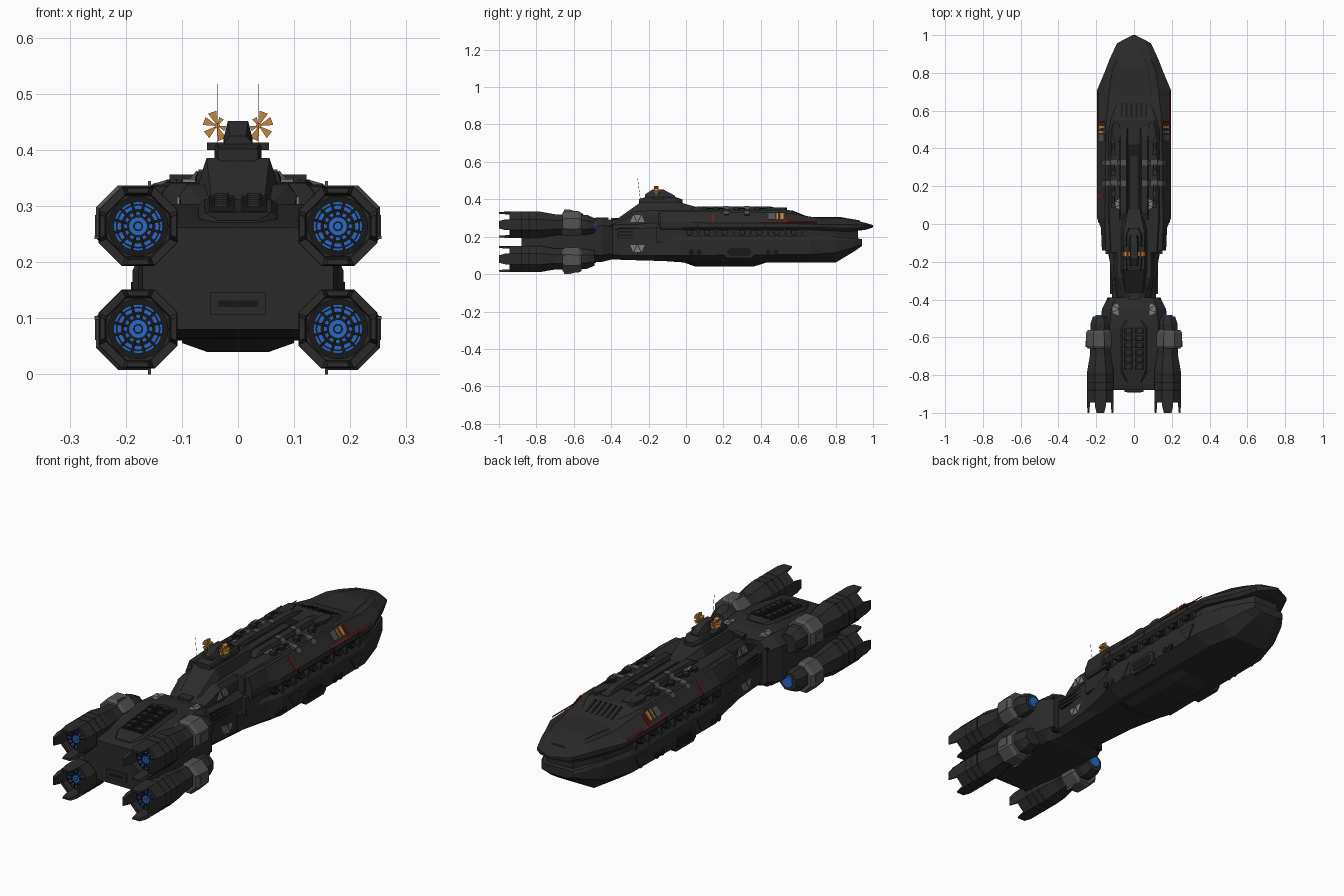
import bpy, bmesh, math
from mathutils import Matrix, Vector

def mat(name, r, g, b):
    m = bpy.data.materials.new(name)
    m.diffuse_color = (r, g, b, 1)
    return m

HULL = mat("dark hull", .024, .024, .024)
BLACK = mat("black recess", .009, .009, .009)
GREY = mat("mid grey", .085, .085, .085)
LIGHT = mat("light grey", .2, .2, .2)
BLUE = mat("engine blue", .02, .14, .6)
ORANGE = mat("orange", .55, .24, .05)
RED = mat("red trim", .17, .012, .01)

def finish(name, bm, m, mirror):
    bmesh.ops.recalc_face_normals(bm, faces=bm.faces)
    me = bpy.data.meshes.new(name)
    bm.to_mesh(me)
    bm.free()
    me.materials.append(m)
    ob = bpy.data.objects.new(name, me)
    bpy.context.collection.objects.link(ob)
    if mirror:
        ob.modifiers.new("mirror", 'MIRROR').use_mirror_merge = False
    return ob

def rings(name, loops, m, mirror=False):
    """Skin a list of equal closed loops and cap both ends."""
    bm = bmesh.new()
    vs = [[bm.verts.new(p) for p in l] for l in loops]
    n = len(vs[0])
    for a, b in zip(vs, vs[1:]):
        for i in range(n):
            bm.faces.new((a[i], a[(i+1) % n], b[(i+1) % n], b[i]))
    bm.faces.new(vs[0])
    bm.faces.new(vs[-1])
    return finish(name, bm, m, mirror)

def loft(name, stations, m=HULL, x0=0, mirror=False):
    """Stations: y, half widths (bottom, middle, top), four heights."""
    loops = []
    for y, wb, wm, wt, zb, z1, z2, zt in stations:
        half = [(wb, zb), (wm, z1), (wm, z2), (wt, zt)]
        loops.append([(x0+x, y, z) for x, z in half] + [(x0-x, y, z) for x, z in half[::-1]])
    return rings(name, loops, m, mirror)

def prism(name, pts, axis, lo, hi, m=HULL, mirror=False):
    f = {'x': lambda t, p: (t, p[0], p[1]), 'y': lambda t, p: (p[0], t, p[1]),
         'z': lambda t, p: (p[0], p[1], t)}[axis]
    return rings(name, [[f(t, p) for p in pts] for t in (lo, hi)], m, mirror)

def box(name, x0, x1, y0, y1, z0, z1, m=HULL, mirror=False):
    return prism(name, [(x0, y0), (x1, y0), (x1, y1), (x0, y1)], 'z', z0, z1, m, mirror)

def cyl(name, c, axis, r, d, m=HULL, n=12, mirror=False):
    bm = bmesh.new()
    rot = Vector((0, 0, 1)).rotation_difference(Vector(axis)).to_matrix().to_4x4()
    bmesh.ops.create_cone(bm, cap_ends=True, segments=n, radius1=r, radius2=r,
                          depth=d, matrix=Matrix.Translation(c) @ rot)
    return finish(name, bm, m, mirror)

def strip(name, path, y0, y1, m, t=.006):
    """Flat band across the hull following an (x, z) path, on both sides."""
    for a, b in zip(path, path[1:]):
        a, b = Vector(a), Vector(b)
        d = (b - a).normalized()
        n = Vector((-d.y, d.x)) * t
        prism(name, [a - n, b - n, b + n, a + n], 'y', y0, y1, m, True)

# Main hull: upper shell, trench core, lower shell and keel
loft("upper_hull", [
    (-.14, .16, .17, .15, .235, .25, .28, .335), (-.02, .165, .175, .153, .235, .25, .28, .338),
    (.03, .18, .195, .153, .235, .25, .275, .335), (.53, .18, .195, .148, .235, .25, .272, .33),
    (.71, .18, .195, .13, .235, .25, .265, .30), (.81, .14, .153, .115, .23, .245, .265, .30),
    (.87, .115, .13, .09, .228, .243, .265, .295), (.957, .08, .09, .065, .236, .25, .262, .275),
    (1.0, .004, .008, .004, .25, .255, .26, .262)])
loft("trench_core", [(-.16, .15, .15, .15, .17, .18, .24, .25), (.68, .168, .168, .168, .17, .18, .24, .25),
                     (.80, .13, .13, .13, .17, .18, .24, .25), (.92, .065, .065, .065, .17, .18, .235, .245)])
loft("lower_hull", [
    (-.19, .09, .13, .12, .075, .10, .18, .20), (-.02, .11, .165, .155, .063, .10, .185, .20),
    (.05, .125, .188, .178, .06, .10, .185, .205), (.66, .12, .186, .176, .062, .105, .185, .205),
    (.80, .09, .148, .14, .062, .115, .185, .2), (.90, .06, .108, .10, .122, .145, .18, .192),
    (.94, .045, .08, .075, .15, .16, .18, .188)])
loft("keel", [(-.01, .04, .08, .10, .062, .064, .066, .08), (.05, .055, .10, .11, .04, .056, .066, .08),
              (.36, .055, .10, .11, .04, .056, .066, .08), (.43, .04, .08, .10, .062, .064, .066, .08)])
loft("nose_plate", [(.68, .10, .10, .09, .28, .29, .302, .306), (.82, .08, .08, .07, .28, .29, .302, .306),
                    (.93, .04, .04, .03, .26, .27, .28, .287)])

# Raised top deck, ridges and vents
loft("raised_deck", [(-.15, .135, .135, .12, .26, .3, .325, .341), (.02, .145, .145, .13, .26, .3, .325, .343),
                     (.50, .14, .14, .12, .26, .3, .325, .343), (.55, .125, .125, .105, .26, .3, .325, .343),
                     (.66, .10, .10, .085, .26, .28, .295, .302)])
loft("deck_ridge", [(.02, .02, .022, .02, .33, .335, .34, .345), (.06, .02, .022, .016, .33, .335, .35, .362),
                    (.45, .02, .022, .016, .33, .335, .35, .362), (.52, .02, .022, .02, .33, .335, .34, .345)],
     x0=.055, mirror=True)
box("deck_channel", -.034, .034, .03, .42, .34, .346, BLACK)
box("channel_spine", -.018, .018, .0, .36, .34, .352)
for i in range(6):
    x = -.065 + i * .026
    prism("deck_vent", [(.565, .32), (.565, .342), (.65, .308), (.65, .29)], 'x', x - .005, x + .005, BLACK)
prism("forward_blister", [(.065, .44), (.10, .43), (.115, .47), (.11, .53), (.085, .54), (.07, .50)], 'z', .33, .356, HULL, True)
for y in (.325, .215):
    strip("grey_band", [(.042, .36), (.07, .36), (.085, .342), (.125, .342), (.15, .335), (.165, .317)],
          y - .014, y + .014, GREY, .005)

# Bright trim across the shoulders and thin red edge lines
for y0, y1, m in ((.505, .522, ORANGE), (.483, .493, ORANGE), (.44, .475, GREY)):
    strip("shoulder_mark", [(.156, .325), (.182, .291)], y0, y1, m, .003)
for y in (.14, .535):
    strip("red_slash", [(.158, .323), (.194, .275)], y, y + .011, RED, .003)
strip("red_edge_line", [(.190, .280), (.195, .274)], .40, .70, RED, .002)

# Side details: trench guns, ribs, hatches, ports and armour panels
for i in range(7):
    y = .02 + i * .093
    cyl("trench_gun_base", (.172, y, .222), (1, 0, 0), .018, .022, BLACK, 10, True)
    box("trench_gun", .175, .190, y - .012, y + .012, .214, .23, HULL, True)
    box("trench_rib", .16, .185, y + .04, y + .052, .195, .245, HULL, True)
hatch = [(.205, .10), (.22, .085), (.35, .085), (.365, .10), (.365, .135), (.35, .15), (.22, .15), (.205, .135)]
prism("side_hatch_frame", hatch, 'x', .17, .194, HULL, True)
prism("side_hatch_panel", [(.285 + (y - .285) * .78, .1175 + (z - .1175) * .65) for y, z in hatch], 'x', .17, .196, BLACK, True)
for y in (.03, .07, .44, .48):
    cyl("side_port", (.186, y, .117), (1, 0, 0), .015, .01, BLACK, 10, True)
for y in (.10, .55):
    prism("armour_panel", [(y, .165), (y + .04, .105), (y + .055, .105), (y + .09, .165)], 'x', .17, .191, HULL, True)
for y in (.06, .16, .30, .42, .60):
    prism("panel_line", [(y, .252), (y + .004, .252), (y + .004, .274), (y, .274)], 'x', .17, .1962, BLACK, True)

# Deck turrets
for y in (.10, .16, .27, .38):
    x, z = .110, .338
    cyl("turret_base", (x, y, z + .003), (0, 0, 1), .018, .012, HULL, 10, True)
    box("turret_house", x - .012, x + .012, y - .014, y + .012, z, z + .018, HULL, True)
    for dx in (-.006, .006):
        cyl("turret_barrel", (x + dx, y + .028, z + .013), (0, 1, 0), .0028, .04, HULL, 6, True)

# Neck, superstructure and tower
loft("neck", [(-.42, .08, .115, .085, .08, .105, .24, .262), (-.33, .09, .117, .10, .076, .10, .24, .265),
              (-.12, .10, .135, .11, .07, .10, .25, .275)])
for z in (.195, .213, .231):
    box("neck_conduit", .11, .127, -.37, -.10, z, z + .010, HULL, True)
box("neck_recess", .11, .121, -.36, -.10, .19, .246, BLACK, True)
loft("superstructure", [(-.40, .075, .08, .05, .2, .22, .262, .285), (-.35, .09, .095, .06, .2, .22, .285, .302),
                        (-.28, .10, .105, .09, .2, .25, .318, .337), (-.08, .10, .105, .09, .2, .25, .318, .342)])
loft("tower", [(-.37, .05, .055, .045, .25, .27, .285, .294), (-.24, .07, .07, .056, .30, .32, .343, .386),
               (-.04, .07, .07, .056, .30, .32, .343, .386), (.08, .05, .05, .03, .30, .32, .335, .352)])
box("rear_tower_hatch", -.03, .03, -.40, -.33, .27, .30)

# Bridge, mast, radar blades and aerials
loft("bridge_base", [(-.25, .03, .036, .034, .38, .385, .395, .402), (-.21, .038, .042, .038, .38, .385, .405, .413),
                     (-.06, .038, .042, .038, .38, .385, .405, .413), (-.02, .02, .025, .02, .38, .385, .39, .4)])
prism("bridge_wing", [(-.055, .40), (.055, .40), (.055, .413), (-.055, .413)], 'y', -.18, -.12)
loft("mast", [(-.22, .022, .024, .014, .40, .405, .415, .425), (-.18, .024, .026, .018, .40, .41, .42, .452),
              (-.12, .024, .026, .018, .40, .41, .42, .452), (-.06, .022, .024, .014, .40, .405, .41, .42)])
for k, r in ((70, .027), (20, .026), (120, .016), (200, .016), (250, .027), (320, .026)):
    a = math.radians(k)
    tri = [(.037, .443)] + [(.037 + r * math.cos(a + s), .443 + r * math.sin(a + s)) for s in (-.3, .3)]
    prism("radar_blade", tri, 'y', -.172, -.146, ORANGE, True)
cyl("radar_hub", (.037, -.155, .443), (0, 1, 0), .005, .045, ORANGE, 8, True)
cyl("aerial", (.037, -.252, .46), (0, -.13, 1), .0008, .115, GREY, 4, True)

# Stern block with missile deck
loft("stern_block", [(-.88, .12, .17, .12, .08, .125, .225, .262), (-.85, .127, .177, .127, .077, .12, .23, .27),
                     (-.55, .13, .177, .13, .065, .11, .25, .303), (-.45, .12, .17, .12, .065, .10, .26, .30),
                     (-.39, .09, .14, .10, .08, .11, .25, .288)])
loft("missile_deck", [(-.84, .04, .045, .035, .25, .255, .265, .274), (-.78, .068, .07, .06, .25, .255, .28, .289),
                      (-.55, .068, .07, .06, .25, .28, .303, .312), (-.51, .04, .045, .035, .25, .28, .3, .306)])
for i in range(6):
    y = -.565 - i * .038
    z = .312 + (y + .55) * .1
    box("missile_cell", .006, .052, y - .016, y + .016, z - .01, z + .008, BLACK, True)
    cyl("missile_cap", (.029, y, z + .007), (0, 0, 1), .013, .012, HULL, 12, True)
box("stern_port_frame", -.05, .05, -.89, -.87, .107, .147)
box("stern_port_slot", -.036, .036, -.892, -.87, .120, .132, BLACK)
for z in (.10, .15, .20, .25):
    box("collar_rib", .10, .142, -.405, -.392, z - .012, z + .012, BLACK, True)

# Triangular grey vents on neck sides, stern top and deck
def tri_group(name, axis, c0, c1, s, lo, hi, flip=1):
    for k in (-1, 0, 1):
        f = flip if k else -flip
        t = [(-.45, -.5 * f), (.45, -.5 * f), (0, .5 * f)]
        p = [(c0 + (a + k * .58) * s, c1 + b * s) for a, b in t]
        prism(name, [(q[1] + c0 - c1, q[0] + c1 - c0) for q in p] if axis == 'z' else p, axis, lo, hi, LIGHT, True)

tri_group("upper_side_vent", 'x', -.26, .297, .038, .102, .109)
tri_group("lower_side_vent", 'x', -.26, .137, .038, .119, .127, -1)
tri_group("stern_top_vent", 'z', .098, -.45, .034, .296, .304)
tri_group("deck_top_vent", 'z', .083, .105, .03, .34, .348)

# Four engine pods
def octa(y, r, zc, flat=.414):
    return (y, r*flat, r, r*flat, zc - r, zc - r*flat, zc + r*flat, zc + r)

X = .178
for zc, up in ((.264, 1), (.081, -1)):
    loft("engine_pod", [octa(-.49, .04, zc - up*.004), octa(-.53, .053, zc), octa(-.70, .056, zc), octa(-.78, .07, zc),
                        octa(-.91, .07, zc)], HULL, X, True)
    cyl("intake_glow", (X * up, -.487, zc - up*.004), (0, 1, 0), .026, .010, BLUE, 16)
    loft("pod_clamp", [octa(-.66, .058, zc + up*.006), octa(-.645, .067, zc + up*.006), octa(-.575, .067, zc + up*.006),
                       octa(-.56, .058, zc + up*.006)], GREY, X + .008, True)
    box("clamp_plate", X + .06, X + .077, -.635, -.585, zc - .02, zc + .02, GREY, True)
    for y in (-.80, -.84, -.88):
        loft("pod_band", [octa(y - .003, .0706, zc), octa(y + .003, .0706, zc)], BLACK, X, True)
    # recessed nozzle: glowing disc with dark rings and spokes
    cyl("nozzle_rim", (X, -.912, zc), (0, 1, 0), .054, .012, BLACK, 24, True)
    cyl("nozzle_glow", (X, -.916, zc), (0, 1, 0), .044, .012, BLUE, 24, True)
    for i, r in enumerate((.040, .037, .031, .025, .020, .016, .009, .006)):
        cyl("nozzle_ring", (X, -.9195 - i * .0006, zc), (0, 1, 0), r, .008, BLUE if i % 2 else BLACK, 20, True)
    for k in range(12):
        a = math.tau * (k + .5) / 12
        c, s = math.cos(a), math.sin(a)
        q = [(X + c*u - s*v, zc + s*u + c*v) for u, v in ((.020, -.0025), (.043, -.0025), (.043, .0025), (.020, .0025))]
        prism("nozzle_spoke", q, 'y', -.930, -.914, BLACK, True)
    # octagonal shell walls: long tapered prongs on the axes, short walls between
    for k in range(8):
        a = math.tau * k / 8
        c, s = math.cos(a), math.sin(a)
        ends = ((-.965, .029, .056, .07), (-1.0, .020, .059, .068)) if k % 2 == 0 else ((-.945, .029, .056, .07),)
        loops = [[(X + c*u - s*v, y, zc + s*u + c*v) for u, v in ((r0, -w * r0 / .07), (r1, -w), (r1, w), (r0, w * r0 / .07))]
                 for y, w, r0, r1 in ((-.905, .029, .054, .07),) + ends]
        rings("nozzle_prong" if k % 2 == 0 else "nozzle_wall", loops, HULL, True)
        if k % 2 == 0:
            cyl("prong_bolt", (X + c*.063, -.998, zc + s*.063), (0, 1, 0), .004, .004, BLACK, 8, True)
    # stabiliser fins
    zt = zc + up * .081
    prism("vertical_fin", [(-.66, zc + up*.06), (-.56, zc + up*.06), (-.62, zt), (-.65, zt)], 'x', .155, .160, GREY, True)
    prism("side_fin", [(.23, -.66), (.23, -.56), (.256, -.62), (.256, -.65)], 'z', zc - up*.02 - .003, zc - up*.02 + .003, GREY, True)
